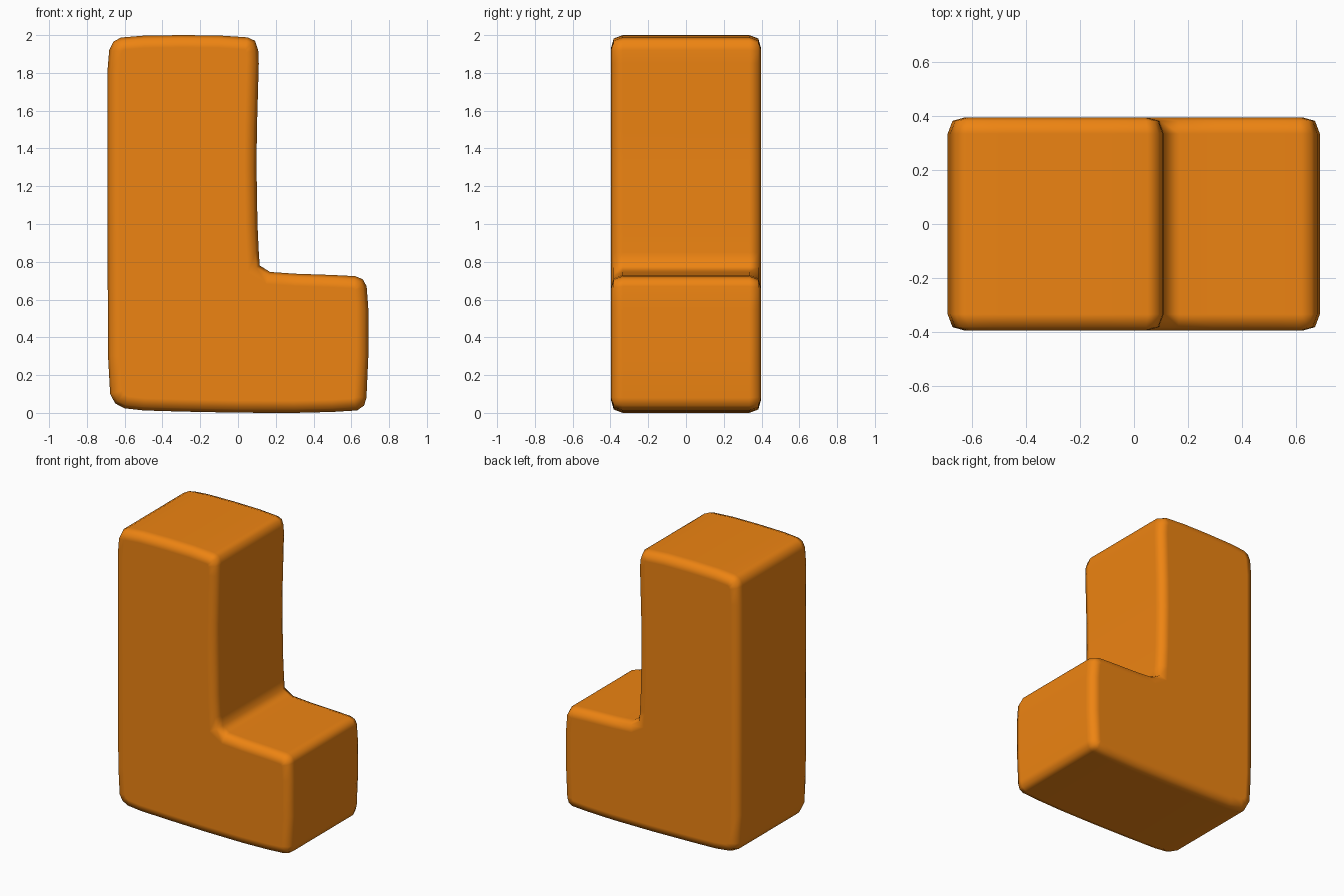
import bpy, bmesh
from mathutils import Vector

if "Cube" in bpy.data.objects:
    bpy.data.objects.remove(bpy.data.objects["Cube"])

# Softened L outline (x, z), counter-clockwise from the bottom left
PROFILE = [
    (-.688, .3), (-.677, .1), (-.65, .05), (-.6, .024), (-.5, .013), (-.3, .007), (0, .001), (.3, 0),
    (.5, .005), (.63, .013), (.667, .038), (.68, .08), (.69, .3), (.69, .55), (.681, .67),
    (.66, .708), (.62, .724), (.5, .73), (.3, .737), (.17, .746), (.115, .78), (.11, .85),
    (.103, 1.0), (.098, 1.3), (.1, 1.5), (.11, 1.85), (.107, 1.92), (.09, 1.97), (.05, 1.988),
    (-.1, 1.998), (-.3, 2.0), (-.5, 1.997), (-.62, 1.987), (-.66, 1.965), (-.682, 1.92),
    (-.692, 1.8), (-.692, 1.2)]


def inset(points, d):
    """Move every outline point inward along its mitred normal."""
    pts = [Vector(p) for p in points]
    out = []
    for i, p in enumerate(pts):
        a = (p - pts[i - 1]).normalized()
        b = (pts[(i + 1) % len(pts)] - p).normalized()
        na, nb = Vector((-a.y, a.x)), Vector((-b.y, b.x))
        out.append(p + (na + nb) * (d / (1 + na.dot(nb))))
    return out


# Rounded block: stacked rings from front to back, with rounded rims
rims = [(.396, .065), (.383, .018), (.335, 0)]
layers = [(-y, d) for y, d in rims] + [(y, d) for y, d in reversed(rims)]
bm = bmesh.new()
rings = [[bm.verts.new((p.x, y, p.y)) for p in inset(PROFILE, d)] for y, d in layers]
n = len(PROFILE)
for r, s in zip(rings, rings[1:]):
    for i in range(n):
        j = (i + 1) % n
        bm.faces.new((r[i], s[i], s[j], r[j]))
bm.faces.new(rings[0])
bm.faces.new(rings[-1][::-1])
bmesh.ops.recalc_face_normals(bm, faces=bm.faces)
for f in bm.faces:
    f.smooth = True

mesh = bpy.data.meshes.new("l_block")
bm.to_mesh(mesh)
bm.free()
block = bpy.data.objects.new("l_block", mesh)
bpy.context.collection.objects.link(block)
block.modifiers.new("flat_face_shading", 'WEIGHTED_NORMAL').weight = 100

# Orange plastic
mat = bpy.data.materials.new("orange")
mat.diffuse_color = (.85, .23, .006, 1)
mat.use_nodes = True
mat.node_tree.nodes["Principled BSDF"].inputs["Base Color"].default_value = mat.diffuse_color
mesh.materials.append(mat)
